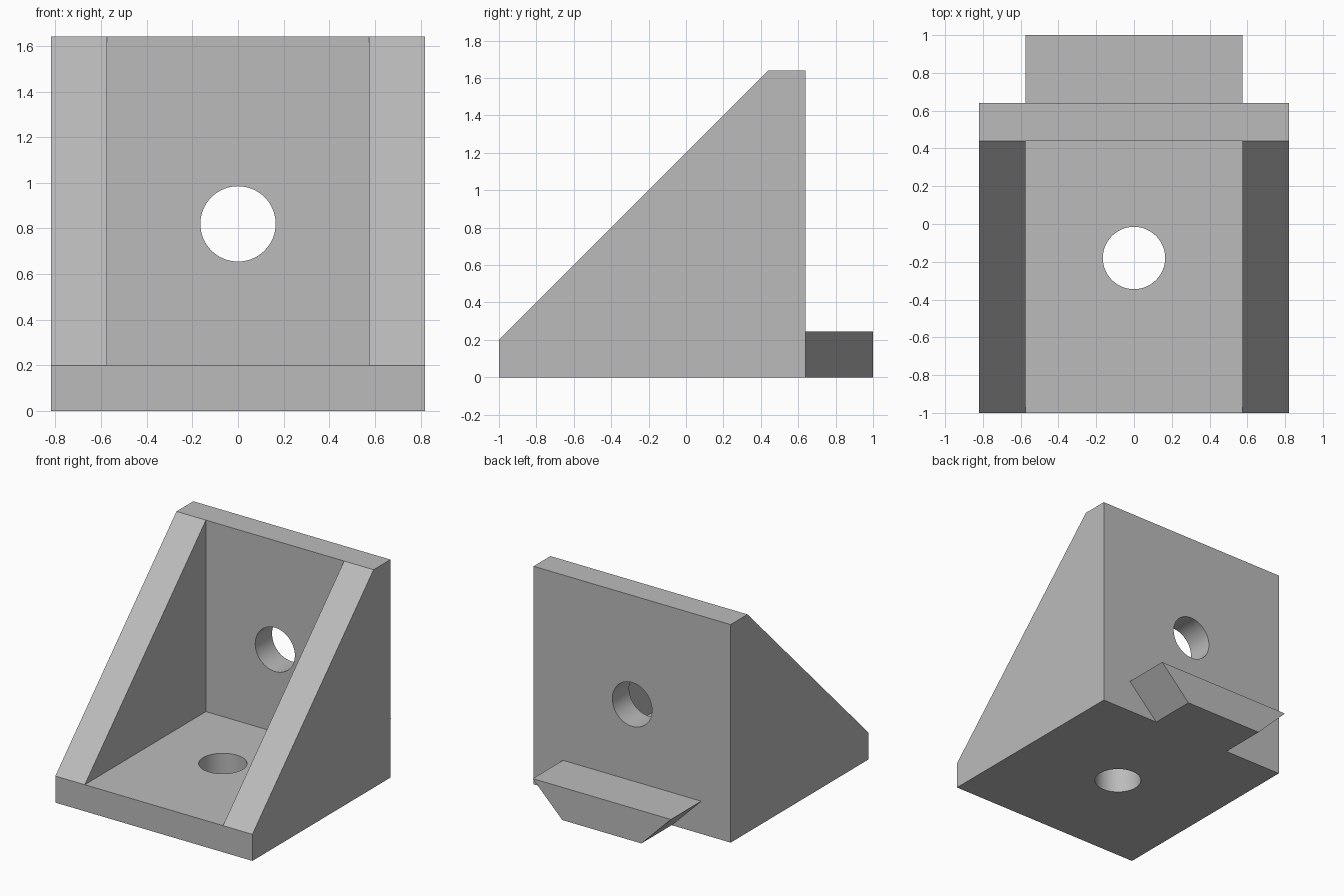
import bpy, bmesh
from math import radians
from mathutils import Vector, Matrix

if "Cube" in bpy.data.objects:
    bpy.data.objects.remove(bpy.data.objects["Cube"], do_unlink=True)

HALF_W, INNER, TAB_H = 0.82, 0.575, 0.246
HOLE_R = 0.165

grey = bpy.data.materials.new("plain_grey")
grey.use_nodes = True
grey.diffuse_color = (0.5, 0.5, 0.5, 1)
grey.node_tree.nodes["Principled BSDF"].inputs["Base Color"].default_value = (0.5, 0.5, 0.5, 1)


def finish(name, bm):
    bmesh.ops.recalc_face_normals(bm, faces=bm.faces)
    mesh = bpy.data.meshes.new(name)
    bm.to_mesh(mesh)
    bm.free()
    mesh.materials.append(grey)
    obj = bpy.data.objects.new(name, mesh)
    bpy.context.collection.objects.link(obj)
    return obj


def prism(name, points, sweep):
    """Extrude a closed outline along a vector."""
    bm = bmesh.new()
    face = bm.faces.new([bm.verts.new(p) for p in points])
    ext = bmesh.ops.extrude_face_region(bm, geom=[face])
    moved = [v for v in ext["geom"] if isinstance(v, bmesh.types.BMVert)]
    bmesh.ops.translate(bm, vec=Vector(sweep), verts=moved)
    return finish(name, bm)


def drill(name, centre, rotation):
    bm = bmesh.new()
    bmesh.ops.create_cone(bm, cap_ends=True, segments=64, radius1=HOLE_R, radius2=HOLE_R,
                          depth=0.6, matrix=Matrix.Translation(centre) @ rotation)
    return finish(name, bm)


def activate(obj):
    bpy.ops.object.select_all(action="DESELECT")
    obj.select_set(True)
    bpy.context.view_layer.objects.active = obj


def cut(obj, cutter):
    cutter.hide_render = True
    mod = obj.modifiers.new("cut", "BOOLEAN")
    mod.operation = "DIFFERENCE"
    mod.solver = "EXACT"
    mod.object = cutter
    activate(obj)
    bpy.ops.object.modifier_apply(modifier=mod.name)
    bpy.data.objects.remove(cutter, do_unlink=True)


# Bracket body: side profile swept across the width
side = [(-1, 0), (0.64, 0), (0.64, 1.64), (0.44, 1.64), (-1, 0.2)]
bracket = prism("corner_bracket", [(-HALF_W, y, z) for y, z in side], (2 * HALF_W, 0, 0))

# Pocket between the two side gussets
pocket = [(-1.2, 0.2), (0.44, 0.2), (0.44, 2), (-1.2, 2)]
cut(bracket, prism("pocket_cutter", [(-INNER, y, z) for y, z in pocket], (2 * INNER, 0, 0)))

# Bolt holes through the base and the back wall
cut(bracket, drill("base_hole_cutter", (0, -0.18, 0.1), Matrix.Identity(4)))
cut(bracket, drill("wall_hole_cutter", (0, 0.54, 0.82), Matrix.Rotation(radians(90), 4, "X")))

# Dovetail tab on the back, narrowing downwards at 45 degrees
low = INNER - TAB_H
outline = [(-low, 0), (low, 0), (INNER, TAB_H), (-INNER, TAB_H)]
tab = prism("dovetail_tab", [(x, 0.64, z) for x, z in outline], (0, 0.36, 0))

for obj in (bracket, tab):
    activate(obj)
    bpy.ops.object.shade_smooth_by_angle(angle=radians(30))
